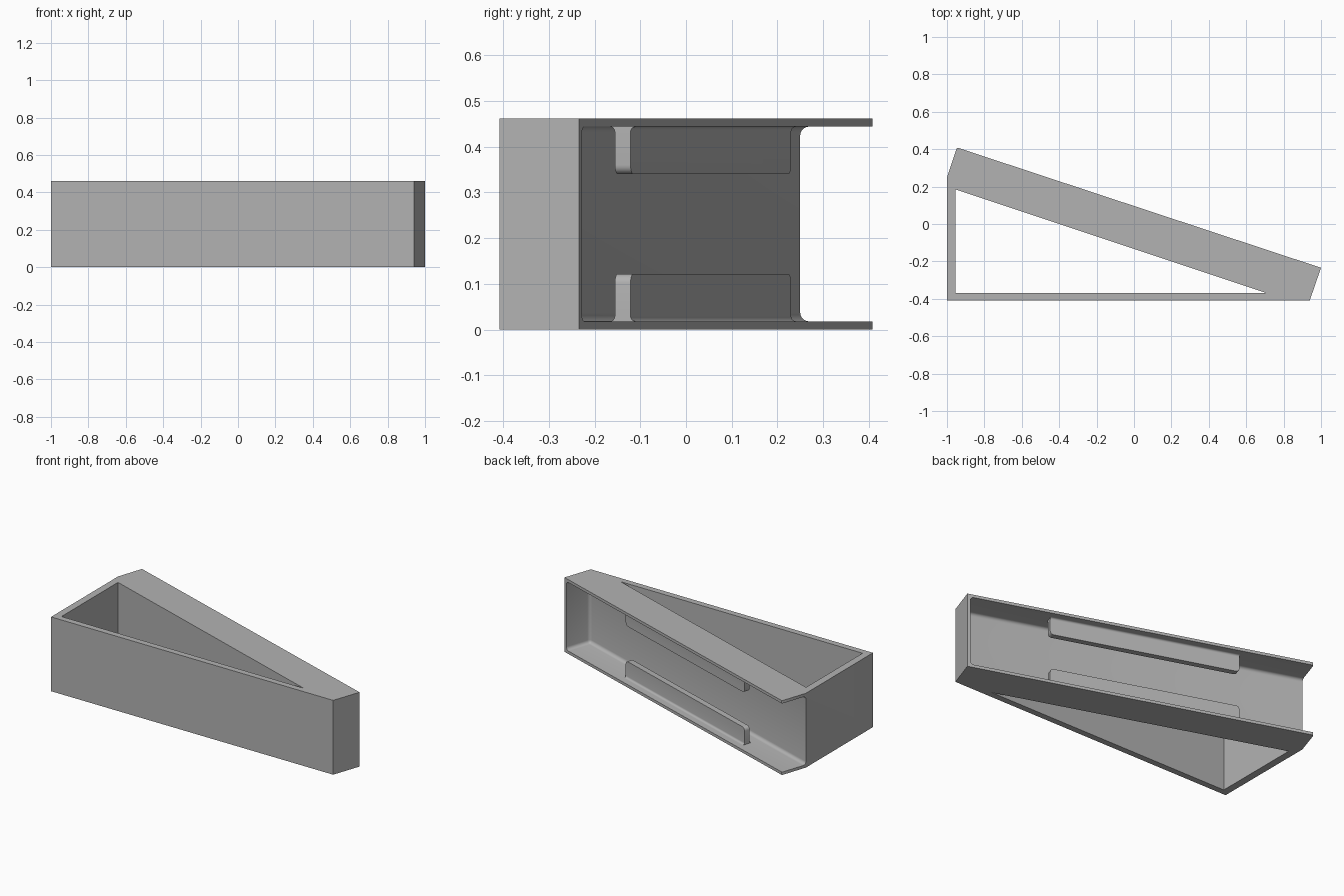
import bpy, bmesh, math
from mathutils import Matrix, Vector

old = bpy.data.objects.get("Cube")
if old:
    bpy.data.objects.remove(old)

HEIGHT = 0.462
PLATE = 0.018
FILLET = 0.02

# Slanted frame: u runs along the sloped edge, n points out of the open channel
CORNER = Vector((-0.947, 0.409, 0))
U = Vector((1.947, -0.643, 0)).normalized()
N = Vector((-U.y, U.x, 0))
SLOPE = Matrix((
    (U.x, N.x, 0, CORNER.x),
    (U.y, N.y, 0, CORNER.y),
    (0, 0, 1, 0),
    (0, 0, 0, 1)))

grey = bpy.data.materials.new("plain grey")
grey.use_nodes = True
colour = (0.45, 0.45, 0.45, 1)
grey.diffuse_color = colour
grey.node_tree.nodes["Principled BSDF"].inputs["Base Color"].default_value = colour


def finish(name, bm):
    bmesh.ops.recalc_face_normals(bm, faces=bm.faces)
    mesh = bpy.data.meshes.new(name)
    bm.to_mesh(mesh)
    bm.free()
    mesh.materials.append(grey)
    obj = bpy.data.objects.new(name, mesh)
    bpy.context.collection.objects.link(obj)
    return obj


def extrude(bm, points, offset):
    face = bm.faces.new([bm.verts.new(p) for p in points])
    new = bmesh.ops.extrude_face_region(bm, geom=[face])["geom"]
    verts = [v for v in new if isinstance(v, bmesh.types.BMVert)]
    bmesh.ops.translate(bm, verts=verts, vec=offset)


def prism(name, outline, z0, z1):
    bm = bmesh.new()
    extrude(bm, [(x, y, z0) for x, y in outline], (0, 0, z1 - z0))
    return finish(name, bm)


def cut(target, cutter):
    cutter.hide_render = True
    mod = target.modifiers.new(cutter.name, 'BOOLEAN')
    mod.operation = 'DIFFERENCE'
    mod.solver = 'EXACT'
    mod.object = cutter
    bpy.context.view_layer.objects.active = target
    bpy.ops.object.modifier_apply(modifier=mod.name)
    bpy.data.objects.remove(cutter)


def smooth(obj):
    bpy.ops.object.select_all(action='DESELECT')
    obj.select_set(True)
    bpy.context.view_layer.objects.active = obj
    bpy.ops.object.shade_smooth_by_angle(angle=math.radians(30))


# Wedge body with a slightly rounded tip
body = prism("wedge_body", [
    (-1, -0.408), (0.94, -0.408), (1, -0.234),
    (-0.937, 0.406), (-0.944, 0.408), (-0.949, 0.403), (-1, 0.25)], 0, HEIGHT)

# Triangular opening straight through the body
cut(body, prism("triangle_cutter", [
    (-0.955, -0.37), (0.71, -0.37), (-0.955, 0.185)], -0.1, HEIGHT + 0.1))

# Channel along the sloped side, open at the narrow tip, with rounded corners
channel = prism("channel_cutter", [
    (-0.3, -0.168), (2.032, -0.168), (2.032, 0.2), (-0.3, 0.2)],
    PLATE, HEIGHT - PLATE)
bm = bmesh.new()
bm.from_mesh(channel.data)
bmesh.ops.bevel(bm, geom=bm.edges[:], offset=FILLET, segments=5,
                profile=0.5, affect='EDGES')
bm.to_mesh(channel.data)
bm.free()
channel.matrix_world = SLOPE
bpy.context.view_layer.update()
cut(body, channel)
smooth(body)


# Retaining lips standing on each plate, with flared feet and rounded ends
def lip(name, upper):
    u0, u1, back, front, tip, foot = 0.42, 1.54, -0.086, -0.05, 0.122, 0.012
    bm = bmesh.new()
    arc = [math.radians(a) for a in range(0, 91, 18)]
    right = [(front + foot * (1 - math.sin(a)),
              PLATE + foot * (1 - math.cos(a))) for a in arc]
    left = [(front + back - n, z) for n, z in reversed(right)]
    base = [(front + foot, PLATE - 0.006)]
    section = base + right + [(front, tip), (back, tip)] + left
    section.append((back - foot, PLATE - 0.006))
    extrude(bm, [(u0, n, z) for n, z in section], (u1 - u0, 0, 0))
    ends = [e for e in bm.edges
            if all(abs(v.co.z - tip) < 1e-4 for v in e.verts)
            and abs(e.verts[0].co.x - e.verts[1].co.x) < 1e-4]
    bmesh.ops.bevel(bm, geom=ends, offset=FILLET, segments=5,
                    profile=0.5, affect='EDGES')
    if upper:
        for v in bm.verts:
            v.co.z = HEIGHT - v.co.z
    bm.transform(SLOPE)
    smooth(finish(name, bm))


lip("lower_lip", False)
lip("upper_lip", True)
